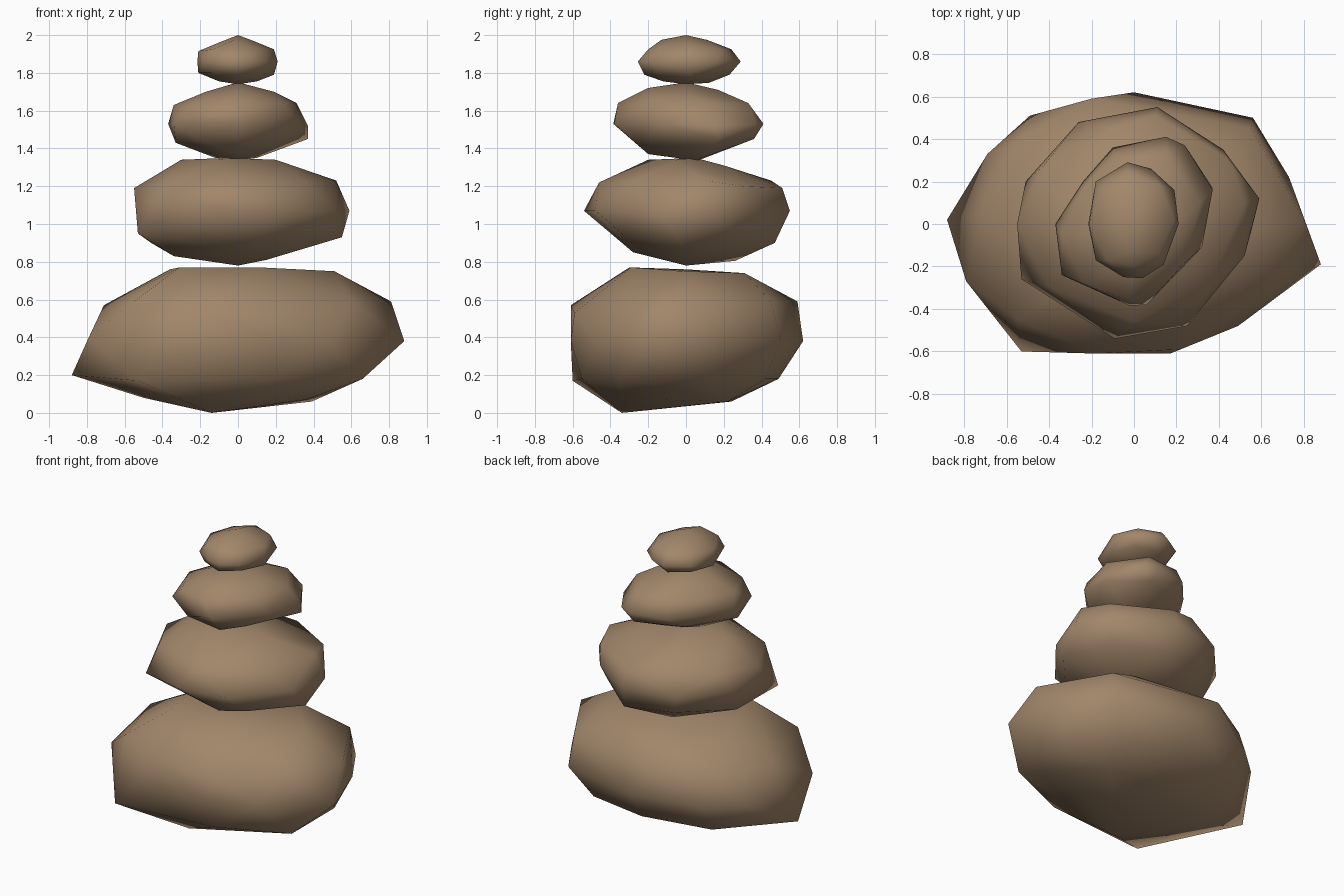
import bpy, bmesh

mat = bpy.data.materials.new("warm brown stone")
mat.diffuse_color = (0.36, 0.24, 0.145, 1)


def stone(name, *rings):
    """Boulder: convex hull around rings, each (z, [(x, y), ...]); smooth shaded."""
    bm = bmesh.new()
    for z, pts in rings:
        for p in pts:
            # a point may carry its own height as third value
            bm.verts.new((p[0], p[1], p[2] if len(p) > 2 else z))
    res = bmesh.ops.convex_hull(bm, input=bm.verts[:])
    loose = {v for v in res["geom_interior"] + res["geom_unused"]
             if isinstance(v, bmesh.types.BMVert)}
    bmesh.ops.delete(bm, geom=list(loose), context='VERTS')
    bmesh.ops.recalc_face_normals(bm, faces=bm.faces[:])
    for f in bm.faces:
        f.smooth = True
    me = bpy.data.meshes.new(name)
    bm.to_mesh(me)
    bm.free()
    me.materials.append(mat)
    ob = bpy.data.objects.new(name, me)
    bpy.context.collection.objects.link(ob)
    return ob


# Wide base boulder, with a low corner at front left
stone("base_stone",
      (0.06, [(-0.14, -0.34, 0.0), (0.39, 0.22), (0.03, 0.24), (0.36, -0.12, 0.07), (-0.5, -0.05, 0.08)]),
      (0.18, [(-0.88, 0.02, 0.2), (-0.53, -0.6, 0.17), (0.2, -0.55), (0.66, -0.35),
              (0.66, 0.12), (0.42, 0.42), (0, 0.49), (-0.48, 0.4)]),
      (0.38, [(-0.79, -0.27, 0.4), (0.17, -0.61), (0.49, -0.48), (0.88, -0.19), (0.73, 0.22),
              (0.56, 0.5), (0, 0.62), (-0.49, 0.51), (-0.69, 0.33)]),
      (0.59, [(-0.71, 0.05, 0.57), (-0.55, -0.45), (-0.18, -0.61, 0.57), (0.22, -0.59, 0.53),
              (0.6, -0.33), (0.81, 0.0), (0.55, 0.45), (-0.2, 0.59), (-0.55, 0.38)]),
      (0.75, [(-0.31, -0.3, 0.77), (0.12, -0.29, 0.77), (0.51, -0.02), (0.25, 0.31, 0.74),
              (-0.2, 0.31, 0.74), (-0.36, 0.0, 0.76)]))

# Second stone, with a pointed low corner at front left
stone("lower_middle_stone",
      (0.83, [(0, 0, 0.78), (-0.34, -0.08), (-0.08, 0.26, 0.805), (0.05, -0.28, 0.85), (0.15, 0.0, 0.81)]),
      (0.93, [(-0.53, -0.26, 0.95), (-0.46, 0.1, 0.9), (-0.2, 0.42), (0.15, 0.47, 0.9),
              (0.42, 0.26), (0.55, -0.04), (0.3, -0.32)]),
      (1.07, [(-0.09, -0.54), (0.25, -0.48), (0.52, -0.15), (0.59, 0.12), (0.42, 0.35),
              (0.11, 0.55), (-0.26, 0.48), (-0.51, 0.2)]),
      (1.2, [(-0.55, 0.0, 1.19), (-0.4, -0.3), (0, -0.46, 1.22), (0.36, -0.28, 1.22), (0.52, 0.1, 1.23),
             (0.45, 0.3), (0.1, 0.51, 1.19), (-0.1, 0.45, 1.23), (-0.43, 0.27)]),
      (1.34, [(-0.3, 0.0), (-0.1, -0.2), (0.2, -0.05), (-0.05, 0.05, 1.35), (0, 0.2, 1.31)]))

# Third stone
stone("upper_middle_stone",
      (1.35, [(0, 0.06, 1.335), (-0.12, 0), (0.1, 0.08), (0.0, -0.2, 1.37)]),
      (1.45, [(-0.33, -0.1, 1.43), (-0.2, -0.27, 1.44), (0.2, -0.2), (0.37, 0.17), (0.15, 0.36), (-0.16, 0.24)]),
      (1.53, [(-0.37, 0), (-0.34, -0.24), (-0.02, -0.385), (0.06, -0.38), (0.32, -0.11),
              (0.37, 0.16, 1.52), (0.24, 0.37), (0.15, 0.41), (-0.1, 0.36), (-0.24, 0.2)]),
      (1.64, [(-0.34, -0.05, 1.63), (-0.24, -0.28, 1.62), (-0.02, -0.36), (0.24, -0.18),
              (0.31, 0.1), (0.15, 0.33), (-0.09, 0.31), (-0.24, 0.16)]),
      (1.71, [(0, 0.0, 1.75), (-0.17, -0.04, 1.7), (0.0, -0.2, 1.72), (0.19, 0, 1.7), (0.03, 0.17)]))

# Small cap stone
stone("top_stone",
      (1.755, [(0, 0, 1.74), (0, 0.12, 1.747), (0, -0.12), (0.1, 0), (-0.1, 0)]),
      (1.8, [(-0.21, 0), (-0.14, -0.17), (0, -0.22, 1.79), (0.13, -0.15), (0.19, 0.02, 1.79),
             (0.13, 0.16), (-0.02, 0.23, 1.79), (-0.15, 0.16)]),
      (1.86, [(-0.215, 0), (-0.18, -0.17), (-0.05, -0.25), (0.04, -0.255), (0.14, -0.19), (0.21, 0),
              (0.19, 0.16), (0.08, 0.26), (-0.03, 0.29), (-0.18, 0.2)]),
      (1.925, [(-0.21, 0, 1.915), (-0.13, -0.17), (0.0, -0.2), (0.12, -0.14), (0.19, 0.02),
               (0.12, 0.18), (-0.03, 0.24), (-0.14, 0.15)]),
      (1.975, [(0, 0, 2.0), (-0.02, -0.13), (0.08, 0, 1.97), (0, 0.11), (-0.09, 0, 1.965)]))
